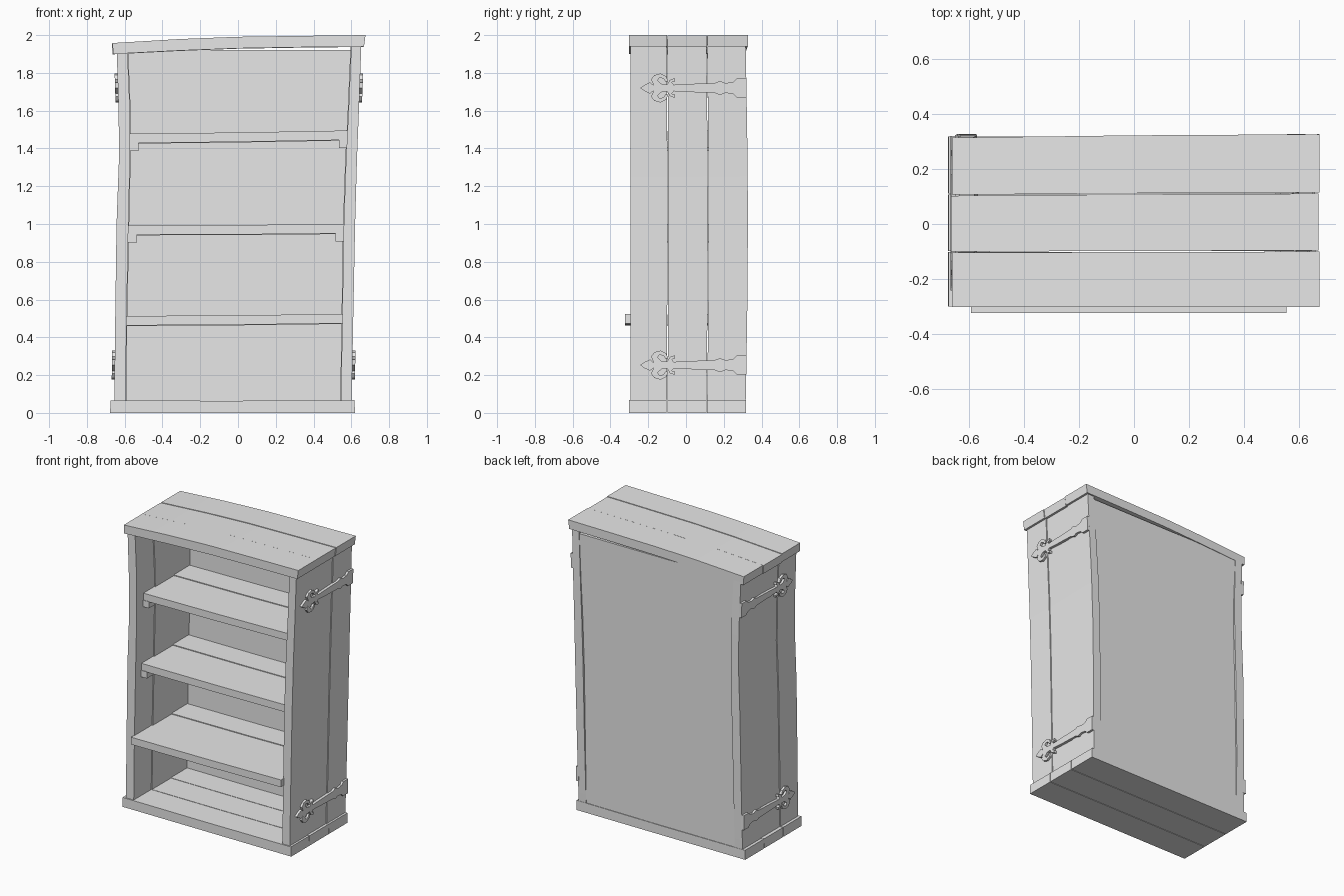
import bpy, bmesh

cube = bpy.data.objects.get("Cube")
if cube:
    bpy.data.objects.remove(cube, do_unlink=True)

GREY = (0.8, 0.8, 0.8, 1.0)
wood = bpy.data.materials.new("plain_grey")
wood.use_nodes = True
wood.diffuse_color = GREY
wood.node_tree.nodes["Principled BSDF"].inputs["Base Color"].default_value = GREY

parts = []
SEAMS = (-0.10, 0.11)
GAP = 0.002


def finish(name, bm):
    bmesh.ops.recalc_face_normals(bm, faces=bm.faces)
    mesh = bpy.data.meshes.new(name)
    bm.to_mesh(mesh)
    bm.free()
    mesh.materials.append(wood)
    obj = bpy.data.objects.new(name, mesh)
    bpy.context.collection.objects.link(obj)
    parts.append(obj)


def board(name, stations, y0, y1):
    """Loft a plank through stations (xa, za, xb, zb, bow) spanning y0..y1."""
    bm = bmesh.new()
    rings = []
    for xa, za, xb, zb, bow in stations:
        ring = [(xa, y0, za), (xb, y0, zb), (xb, y1, zb), (xa, y1, za)]
        rings.append([bm.verts.new((x, y + bow * (y + 0.3) / 0.62, z))
                      for x, y, z in ring])
    for a, b in zip(rings, rings[1:]):
        for i in range(4):
            j = (i + 1) % 4
            bm.faces.new((a[i], a[j], b[j], b[i]))
    bm.faces.new(rings[0])
    bm.faces.new(rings[-1])
    finish(name, bm)


def planks(name, stations, front, back, shifts=((0, 0), (0, 0), (0, 0))):
    """Three boards side by side, each nudged a little in x and z."""
    edges = (front,) + SEAMS + (back,)
    for label, (dx, dz), y0, y1 in zip(("front", "middle", "back"), shifts, edges, edges[1:]):
        moved = [(a + dx, b + dz, c + dx, d + dz, e) for a, b, c, d, e in stations]
        board(f"{name}_{label}", moved, y0 + GAP, y1 - GAP)


def sample(curve, t):
    """Piecewise linear lookup in (t, value...) rows, returning the values."""
    for p, q in zip(curve, curve[1:]):
        if t <= q[0]:
            break
    f = (t - p[0]) / (q[0] - p[0])
    return [a + (b - a) * f for a, b in zip(p[1:], q[1:])]


# Side profiles: z, outer x, inner x, backward bow
RIGHT = [(0.055, -0.655, -0.595, 0), (0.5, -0.65, -0.59, 0.008),
         (1.0, -0.643, -0.58, 0.012), (1.35, -0.63, -0.572, 0.01),
         (1.6, -0.632, -0.572, 0.006), (1.915, -0.642, -0.585, 0)]
LEFT = [(0.055, 0.602, 0.545, 0), (0.5, 0.61, 0.552, 0.008),
        (1.0, 0.62, 0.56, 0.012), (1.35, 0.63, 0.572, 0.01),
        (1.6, 0.64, 0.585, 0.006), (1.95, 0.653, 0.6, 0)]

for name, profile, s in (("right_side", RIGHT, 1), ("left_side", LEFT, -1)):
    planks(name, [(o, z, i, z, bow) for z, o, i, bow in profile],
           -0.295, 0.318, ((0, 0), (0.004 * s, 0), (0, 0)))

# Base and top slabs
planks("base", [(-0.677, 0.0, -0.675, 0.065, 0), (-0.03, 0.0, -0.03, 0.064, 0),
                (0.619, 0.0, 0.617, 0.067, 0)], -0.303, 0.32)
planks("top", [(-0.662, 1.9, -0.664, 1.958, -0.008), (-0.31, 1.918, -0.31, 1.979, -0.004),
               (0.0, 1.93, 0.0, 1.991, 0), (0.35, 1.936, 0.35, 1.996, 0.002),
               (0.667, 1.939, 0.675, 2.0, 0.004)],
       -0.305, 0.325, ((0, 0), (-0.003, -0.002), (0, 0)))

# Back panel fitted between the sides
board("back_panel", [(sample(RIGHT, z)[1] - 0.02, z, sample(LEFT, z)[1] + 0.02, z, 0.004)
                     for z in (0.055, 0.5, 1.0, 1.5, 1.92)], 0.288, 0.31)

# Shelves: name, top z at both ends, front y, whether it rests on cleats
SHELVES = [("lower_shelf", 0.513, 0.524, -0.326, False),
           ("middle_shelf", 0.993, 1.0, -0.232, True),
           ("upper_shelf", 1.478, 1.495, -0.222, True)]
THICK = 0.05
for name, za, zb, front, has_cleats in SHELVES:
    xa, xb = sample(RIGHT, za)[1], sample(LEFT, zb)[1]
    mid = (za + zb) / 2 - 0.002
    planks(name, [(xa - 0.004, za - THICK, xa - 0.004, za, 0),
                  (0, mid - THICK, 0, mid, 0),
                  (xb + 0.004, zb - THICK, xb + 0.004, zb, 0)],
           front, 0.29, ((0, 0), (0, -0.003), (0, 0)))
    if has_cleats:
        for side, x, z, s in (("right", xa, za, 1), ("left", xb, zb, -1)):
            top, low = z - THICK + 0.003, z - THICK - 0.042
            board(f"{name}_{side}_cleat",
                  [(x - 0.01 * s, low, x - 0.01 * s, top, 0),
                   (x + 0.045 * s, low, x + 0.045 * s, top, 0)], front - 0.002, 0.285)

# Strap hinges: half outline (y, half height) from the leaf tip to the rear flare
STRAP = [(-0.22, 0.016), (-0.19, 0.03), (-0.17, 0.012), (-0.185, 0.045),
         (-0.168, 0.068), (-0.135, 0.077), (-0.105, 0.062), (-0.094, 0.036),
         (-0.108, 0.033), (-0.12, 0.05), (-0.14, 0.055), (-0.15, 0.04),
         (-0.13, 0.022), (-0.1, 0.018), (-0.085, 0.043), (-0.06, 0.052),
         (-0.057, 0.036), (-0.075, 0.03), (-0.065, 0.017), (0.0, 0.021), (0.15, 0.026),
         (0.18, 0.037), (0.21, 0.026), (0.25, 0.032), (0.268, 0.05), (0.32, 0.05)]


def hinge(name, profile, s, centre):
    bm = bmesh.new()
    outline = [(-0.243, 0)] + STRAP + [(y, -h) for y, h in reversed(STRAP)]
    verts = [bm.verts.new((sample(profile, centre + h)[0] - 0.006 * s, y, centre + h))
             for y, h in outline]
    face = bm.faces.new(verts)
    result = bmesh.ops.extrude_face_region(bm, geom=[face], use_keep_orig=True)
    moved = [v for v in result["geom"] if isinstance(v, bmesh.types.BMVert)]
    bmesh.ops.translate(bm, verts=moved, vec=(0.021 * s, 0, 0))
    finish(name, bm)


for side, profile, s in (("right", RIGHT, -1), ("left", LEFT, 1)):
    for level, centre in (("lower", 0.253), ("upper", 1.72)):
        hinge(f"{side}_{level}_hinge", profile, s, centre)

# Smooth the gentle bends and keep the plank edges sharp
bpy.ops.object.select_all(action="DESELECT")
for obj in parts:
    obj.select_set(True)
bpy.context.view_layer.objects.active = parts[0]
bpy.ops.object.shade_smooth_by_angle()
